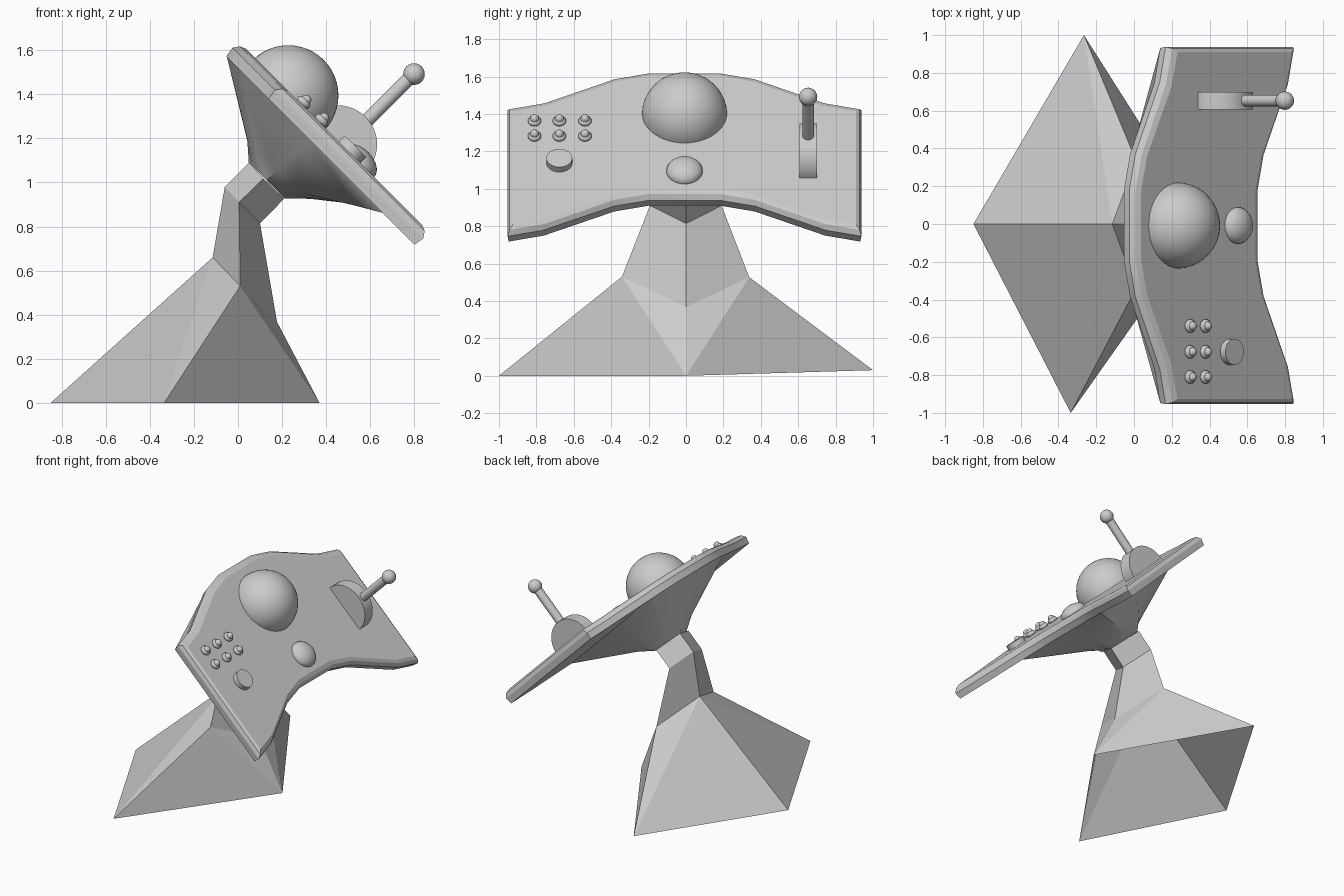
import bpy, bmesh, math
from mathutils import Vector, Matrix

if "Cube" in bpy.data.objects:
    bpy.data.objects.remove(bpy.data.objects["Cube"])

TILT = Matrix.Rotation(math.pi / 4, 4, 'Y')   # panel frame: s down the slope, y, n outward
YC = -0.008
N_TOP = 1.162


def make(name, bm, smooth=None):
    bmesh.ops.recalc_face_normals(bm, faces=bm.faces)
    me = bpy.data.meshes.new(name)
    bm.to_mesh(me)
    bm.free()
    ob = bpy.data.objects.new(name, me)
    bpy.context.collection.objects.link(ob)
    if smooth:
        bpy.ops.object.select_all(action='DESELECT')
        ob.select_set(True)
        bpy.context.view_layer.objects.active = ob
        bpy.ops.object.shade_smooth_by_angle(angle=math.radians(smooth))
    return ob


def bridge(bm, a, b):
    for i in range(len(a)):
        j = (i + 1) % len(a)
        bm.faces.new((a[i], a[j], b[j], b[i]))


def loft(name, rings, smooth, cap=False):
    bm = bmesh.new()
    vr = [[bm.verts.new(p) for p in r] for r in rings]
    for a, b in zip(vr, vr[1:]):
        bridge(bm, a, b)
    if cap:
        bm.faces.new(vr[-1])
    bm.transform(TILT)
    return make(name, bm, smooth)


def ball(name, s, y, n, r, flat=1.0, seg=32):
    bm = bmesh.new()
    bmesh.ops.create_uvsphere(bm, u_segments=seg, v_segments=seg // 2, radius=r)
    bm.transform(TILT @ Matrix.Translation((s, y, n)) @ Matrix.Diagonal((1, 1, flat, 1)))
    return make(name, bm, 40)


def rod(name, s, y, n0, n1, r, seg=32):
    bm = bmesh.new()
    bmesh.ops.create_cone(bm, cap_ends=True, segments=seg, radius1=r, radius2=r, depth=n1 - n0)
    bm.transform(TILT @ Matrix.Translation((s, y, (n0 + n1) / 2)))
    return make(name, bm, 40)


# Pedestal: four-sided bent post, corners ordered back, -y, front, +y
rings = [
    [(-.85, 0, 0), (-.335, -1, 0), (.37, 0, 0), (-.265, 1, .03)],
    [(-.115, 0, .66), (.01, -.342, .53), (.177, 0, .367), (.01, .338, .527)],
    [(-.06, 0, .98), (.005, -.193, .91), (.1, 0, .814), (.005, .19, .91)],
    [(.05, 0, 1.09), (.115, -.193, 1.018), (.21, 0, .927), (.115, .19, 1.018)],
]
bm = bmesh.new()
vr = [[bm.verts.new(p) for p in r] for r in rings]
base, waist = vr[0], vr[1]
for side in (1, 3):
    bm.faces.new((waist[0], base[0], base[side]))
    bm.faces.new((waist[0], base[side], waist[side]))
    bm.faces.new((waist[side], base[side], base[2]))
    bm.faces.new((waist[side], base[2], waist[2]))
for a, b in zip(vr[1:], vr[2:]):
    bridge(bm, a, b)
make("pedestal", bm)

# Shared outline of panel and funnel, bowed along y
YS = [-1, -.8, -.4, -.2, 0, .2, .4, .8, 1]
BOW = [(0, 0), (.2, 0), (.4, .045), (.8, .227), (1, .272)]
FUNNEL_Y = {0: 0, .2: .2, .4: .36, .8: .42, 1: .46}   # funnel mouth is narrower than the panel
outline = [(-1, y) for y in YS] + [(0, 1)] + [(1, y) for y in reversed(YS)] + [(0, -1)]


def bow(v):
    v = abs(v)
    for (a, p), (b, q) in zip(BOW, BOW[1:]):
        if v <= b:
            return p + (q - p) * (v - a) / (b - a)


def panel_ring(n, hs, hy, mouth=False):
    pts = []
    for u, v in outline:
        if mouth:
            v = math.copysign(FUNNEL_Y[abs(v)], v)
        pts.append(Vector((-.681 + u * hs + bow(v), YC + v * hy, n)))
    return pts


def neck_ring(n, centre, hs, hy, diamond):
    pts = []
    for u, v in outline:
        a = math.atan2(v, u)
        c, s = math.cos(a), math.sin(a)
        k = 1 / (abs(c) + abs(s)) if diamond else 1
        pts.append(Vector((centre + hs * c * k, hy * s * k, n)))
    return pts


# Funnel from the neck up to the underside of the panel
mouth = panel_ring(1.074, .464, .940, True)
collar = neck_ring(.870, -.625, .185, .26, False)
loft("funnel", [
    neck_ring(.805, -.621, .115, .192, True),
    collar,
    [c.lerp(m, .68) for c, m in zip(collar, mouth)],
    mouth,
], 40)

# Bowed control panel with a chamfered rim
loft("control_panel", [
    mouth,
    panel_ring(1.074, .468, .940),
    panel_ring(1.122, .476, .946),
    panel_ring(1.150, .456, .936),
    panel_ring(N_TOP, .428, .918),
], 20, cap=True)

# Domes
ball("large_dome", -.825, YC, 1.147, .228, seg=48)
ball("small_dome", -.385, YC, N_TOP, .097, .62)

# Six small buttons, each a flattened seat with a bead on top
for i, s in enumerate((-.753, -.638)):
    for j, y in enumerate((-.81, -.677, -.54)):
        ball(f"button_seat_{i}{j}", s, y, N_TOP + .013, .036, .6, 20)
        ball(f"button_bead_{i}{j}", s, y, N_TOP + .028, .024, 1, 16)

# Round push button
rod("round_button", -.447, -.677, 1.14, 1.2, .069)

# Lever: half-disc housing, shaft and ball grip
LY = .653
bm = bmesh.new()
arc = []
for k in range(25):
    a = math.pi * k / 24
    arc.append((-.508 + .175 * math.cos(a), 1.155 + .172 * math.sin(a)))
left = [bm.verts.new((s, LY - .047, n)) for s, n in arc]
right = [bm.verts.new((s, LY + .047, n)) for s, n in arc]
bridge(bm, left, right)
bm.faces.new(left)
bm.faces.new(right)
bm.transform(TILT)
make("lever_housing", bm, 30)
rod("lever_shaft", -.492, LY, 1.2, 1.61, .031, 24)
ball("lever_grip", -.49, LY, 1.619, .049, 1, 24)
